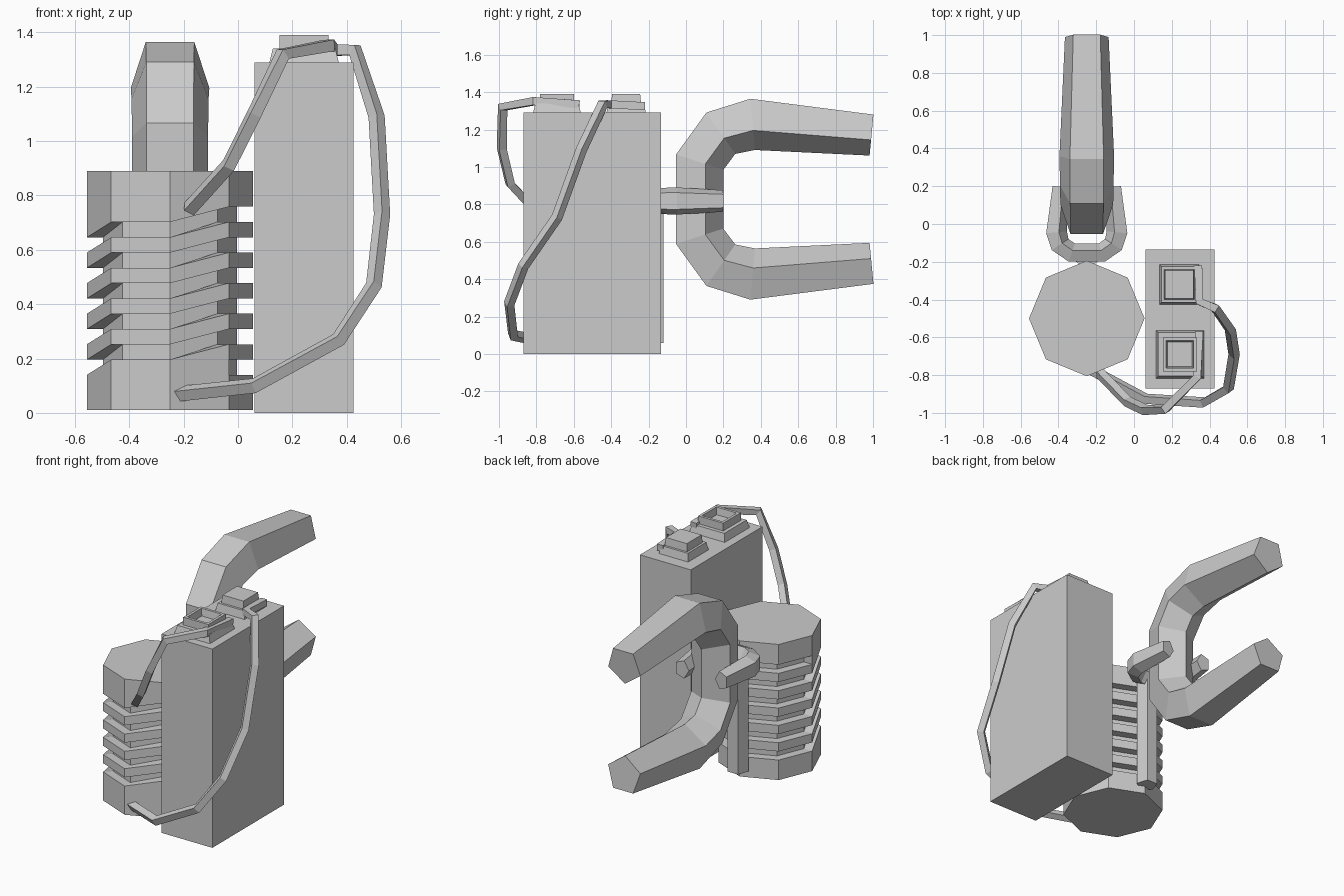
import bpy, bmesh, math
from mathutils import Vector, Matrix

if "Cube" in bpy.data.objects:
    bpy.data.objects.remove(bpy.data.objects["Cube"])


def finish(name, bm):
    bmesh.ops.recalc_face_normals(bm, faces=bm.faces)
    me = bpy.data.meshes.new(name)
    bm.to_mesh(me)
    bm.free()
    ob = bpy.data.objects.new(name, me)
    bpy.context.collection.objects.link(ob)
    return ob


def loft(name, rings):
    """Closed solid through a list of equal-length vertex rings."""
    bm = bmesh.new()
    rows = [[bm.verts.new(p) for p in r] for r in rings]
    n = len(rows[0])
    for a, b in zip(rows, rows[1:]):
        for i in range(n):
            j = (i + 1) % n
            bm.faces.new((a[i], a[j], b[j], b[i]))
    bm.faces.new(rows[0])
    bm.faces.new(rows[-1])
    return finish(name, bm)


def sweep(name, pts, radii, normal, sides):
    """Tube with a carried-along normal; a flat side faces the normal."""
    pts = [Vector(p) for p in pts]
    n, rings = Vector(normal), []
    for i, p in enumerate(pts):
        t = Vector()
        if i:
            t += (p - pts[i - 1]).normalized()
        if i < len(pts) - 1:
            t += (pts[i + 1] - p).normalized()
        t.normalize()
        n = (n - t * n.dot(t)).normalized()
        b = t.cross(n)
        angs = [2 * math.pi * (k + 0.5) / sides for k in range(sides)]
        rings.append([p + radii[i] * (n * math.cos(a) + b * math.sin(a)) for a in angs])
    return loft(name, rings)


def square(cx, cy, z, sx, sy):
    return [(cx + i * sx / 2, cy + j * sy / 2, z)
            for i, j in ((-1, -1), (1, -1), (1, 1), (-1, 1))]


# Battery box
BX, BY = 0.2425, -0.5025
loft("battery_box", [square(BX, BY, z, 0.365, 0.735) for z in (0, 1.29)])

# Terminals: the front one is a hollow cup, the back one a solid stud
loft("front_terminal", [square(0.243, -0.69, z, s, s) for z, s in
     ((1.29, 0.255), (1.34, 0.23), (1.34, 0.18), (1.39, 0.18), (1.39, 0.145), (1.345, 0.13))])
loft("back_terminal", [square(0.24, -0.32, z, s, s) for z, s in
     ((1.29, 0.21), (1.34, 0.19), (1.34, 0.16), (1.39, 0.15))])

# Octagonal coil core with a spiral groove that steps up on two faces
CX, CY, R, RIN = -0.25, -0.50, 0.306, 0.247
Z0, Z1, PITCH, GAP = 0.01, 0.89, 0.1125, 0.056


def at(i, r, z):
    a = i * math.pi / 4
    return Vector((CX + r * math.cos(a), CY + r * math.sin(a), z))


low = [0.14 + PITCH * k for k in range(6)]
mid = [z + PITCH / 2 for z in low[:5]]
high = [z + PITCH for z in low[:5]]
bm = bmesh.new()
for i in range(8):
    left, right = {4: (low[:5], mid), 5: (mid, mid), 6: (mid, high)}.get(i, (low, low))
    cols = []
    for idx, grooves in ((i, left), (i + 1, right)):
        prof = [(R, Z0)]
        for g in grooves:
            prof += [(R, g), (RIN, g), (RIN, g + GAP), (R, g + GAP)]
        prof.append((R, Z1))
        cols.append([bm.verts.new(at(idx, r, z)) for r, z in prof])
    for k in range(len(cols[0]) - 1):
        bm.faces.new((cols[0][k], cols[1][k], cols[1][k + 1], cols[0][k + 1]))
# end walls of the groove
for i, g in ((4, low[5]), (7, low[0])):
    bm.faces.new([bm.verts.new(at(i, r, z)) for r, z in
                  ((R, g), (RIN, g), (RIN, g + GAP), (R, g + GAP))])
for z in (Z0, Z1):
    bm.faces.new([bm.verts.new(at(i, R, z)) for i in range(8)])
bmesh.ops.remove_doubles(bm, verts=bm.verts, dist=0.0005)
finish("coil", bm)

# Big U-shaped magnet, pentagonal section, tapered tips
ZC = 0.8275
half = [(0.993, 1.182, 0.1216), (0.355, 1.242, 0.152), (0.178, 1.192, 0.149), (0.06, 1.03, 0.147)]
path = half + [(y, 2 * ZC - z, r) for y, z, r in reversed(half)]
magnet = sweep("magnet", [(CX, y, z) for y, z, _ in path], [r for *_, r in path], (0, 0, 1), 5)

# Clasp: the same shape laid flat, reduced, gripping the magnet
clasp = magnet.copy()
clasp.data = magnet.data.copy()
clasp.name = "clasp"
bpy.context.collection.objects.link(clasp)
turn = Matrix(((0, 0, 0.4, 0), (0, 0.379, 0, 0), (-0.5, 0, 0, 0), (0, 0, 0, 1)))
clasp.data.transform(Matrix.Translation((CX, -0.2, 0.818)) @ turn
                     @ Matrix.Translation((-CX, 0.055, -ZC)))

# Post behind the coil carrying the clasp
sweep("clasp_post", [(CX, -0.175, 0.06), (CX, -0.175, 0.82)], [0.066] * 2, (0, 1, 0), 5)

# Wires from the terminals to the coil
wires = {
    "front_wire": [(0.345, -0.57, 1.335), (0.335, -0.81, 1.352), (0.165, -0.98, 1.32),
                   (0.06, -0.985, 1.10), (-0.035, -0.94, 0.91), (-0.18, -0.79, 0.75)],
    "back_wire": [(0.34, -0.22, 1.325), (0.345, -0.41, 1.335), (0.43, -0.445, 1.335),
                  (0.51, -0.56, 1.09), (0.53, -0.69, 0.73), (0.50, -0.87, 0.47),
                  (0.37, -0.945, 0.27), (0.06, -0.925, 0.10), (-0.22, -0.775, 0.07)],
}
for name, pts in wires.items():
    sweep(name, pts, [0.03] * len(pts), (0, 0, 1), 4)
